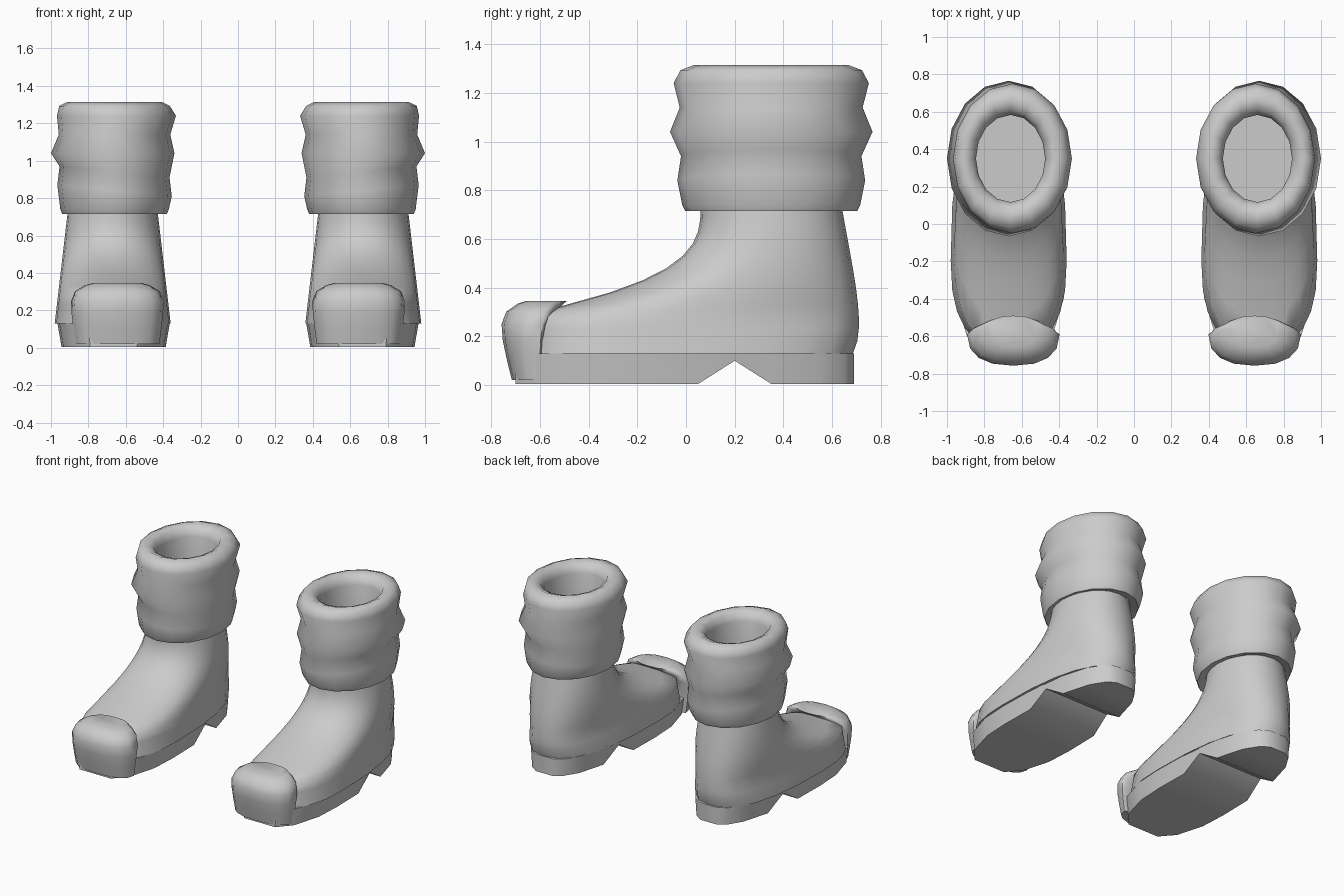
import bpy, bmesh, math

cube = bpy.data.objects.get("Cube")
if cube:
    bpy.data.objects.remove(cube, do_unlink=True)

grey = bpy.data.materials.new("plain_grey")
grey.use_nodes = True
colour = (0.6, 0.6, 0.6, 1)
grey.diffuse_color = colour
grey.node_tree.nodes["Principled BSDF"].inputs["Base Color"].default_value = colour


def egg_ring(height, centre, half_width, front, widest, back, power=2, tilt=0, sides=16):
    """Horizontal egg-shaped ring; a higher power makes it squarer."""
    ring = []
    for step in range(sides):
        angle = math.tau * step / sides
        cosine, sine = math.cos(angle), math.sin(angle)
        x = half_width * math.copysign(abs(cosine) ** (2 / power), cosine)
        reach = (back if sine > 0 else front) - widest
        y = widest + reach * abs(sine) ** (2 / power)
        ring.append((centre + x, y, height + tilt * x))
    return ring


def loft(name, rings, cap_start, cap_end, sharp_angle):
    """Skin a stack of rings and mirror it to make the pair."""
    bm = bmesh.new()
    rows = [[bm.verts.new(point) for point in ring] for ring in rings]
    for low, high in zip(rows, rows[1:]):
        for i in range(len(low)):
            j = (i + 1) % len(low)
            bm.faces.new((low[i], low[j], high[j], high[i]))
    if cap_start:
        bm.faces.new(rows[0][::-1])
    if cap_end:
        bm.faces.new(rows[-1])
    bmesh.ops.recalc_face_normals(bm, faces=bm.faces)
    mesh = bpy.data.meshes.new(name)
    bm.to_mesh(mesh)
    bm.free()
    mesh.materials.append(grey)
    boot_part = bpy.data.objects.new(name, mesh)
    bpy.context.collection.objects.link(boot_part)
    bpy.ops.object.select_all(action='DESELECT')
    boot_part.select_set(True)
    bpy.context.view_layer.objects.active = boot_part
    bpy.ops.object.shade_smooth_by_angle(angle=math.radians(sharp_angle))
    boot_part.modifiers.new("pair", 'MIRROR').use_mirror_merge = False


def upper_ring(t):
    """Foot at the bottom (t = 0) narrowing to the ankle (t = 1)."""
    height = 0.13 + 0.6 * t
    instep = 0.06 - 8 * (0.74 - height) ** 3
    front = max(instep, -0.67)
    back = 0.64 + 0.07 * math.sin(math.pi * math.sqrt(t * 0.95 + 0.05))
    widest = front + (back - front) * (0.35 + 0.15 * t)
    half_width = 0.24 + 0.07 * (1 - t)
    return egg_ring(height, 0.67, half_width, front, widest, back,
                    power=2.5 - 0.5 * t, sides=24)


def toe_ring(t):
    """Toe cap ring, rounding over as t nears the top."""
    height = 0.02 + 0.325 * t
    shrink = math.sqrt(1 - 0.75 * t ** 8)
    rise = t ** 4
    widest = 0.04 * rise - 0.6
    front = widest - (0.115 + 0.08 * t) * shrink
    back = 0.1 * rise - 0.59
    half_width = (0.225 + 0.04 * t) * shrink
    return egg_ring(height, 0.645, half_width, front, widest, back, power=2.4)


def sole_slice(y):
    """Upright slice of the sole, with the arch notch cut from below."""
    along = (y + 0.2) / (0.9 if y > -0.2 else 0.53)
    half_width = 0.3 * (1 - abs(along) ** 2.5) ** 0.4
    from_arch = abs(y - 0.2)
    bottom = max(0.005, 0.1 - 0.65 * from_arch)
    top = 0.13 + max(0, 0.02 - 0.05 * from_arch)
    inner = half_width * 0.93
    middle = 0.665
    return [(middle - half_width, y, top), (middle - inner, y, bottom),
            (middle + inner, y, bottom), (middle + half_width, y, top)]


def cuff_ring(height, radius, lean=0, tilt=0):
    """Oval cuff ring, longer from front to back."""
    depth, middle = radius * 1.26, 0.35
    return egg_ring(height, 0.66 + lean, radius, middle - depth, middle,
                    middle + depth, tilt=tilt)


# Foot and ankle
upper_steps = 12
loft("boot_upper", [upper_ring(i / upper_steps) for i in range(upper_steps + 1)],
     True, False, 60)

# Toe cap wrapping over the front of the sole
toe_steps = 6
loft("toe_cap", [toe_ring(math.sin(math.pi / 2 * i / toe_steps))
                 for i in range(toe_steps + 1)], True, True, 60)

# Sole and heel
stations = (-0.7, -0.6, -0.4, -0.2, 0.05, 0.2, 0.35, 0.55, 0.65, 0.69)
loft("sole", [sole_slice(y) for y in stations], True, True, 35)

# Slouched cuff: turned-in hem, folds, rolled lip, then lining and floor
cuff = [cuff_ring(0.73, 0.23), cuff_ring(0.715, 0.28)]
for i, fold in enumerate((0, 0.4, 0.1, 1, 0.2, 0.7)):
    lean = {3: 0.01, 5: -0.01}.get(i, 0)
    tilt = 0.1 if i in (1, 2) else 0
    cuff.append(cuff_ring(0.74 + 0.1 * i, 0.29 + 0.04 * fold, lean, tilt))
for i in range(1, 5):
    roll = math.pi * i / 4
    cuff.append(cuff_ring(1.24 + 0.075 * math.sin(roll), 0.25 + 0.065 * math.cos(roll)))
cuff.append(cuff_ring(0.76, 0.185))
loft("cuff", cuff, False, True, 60)
